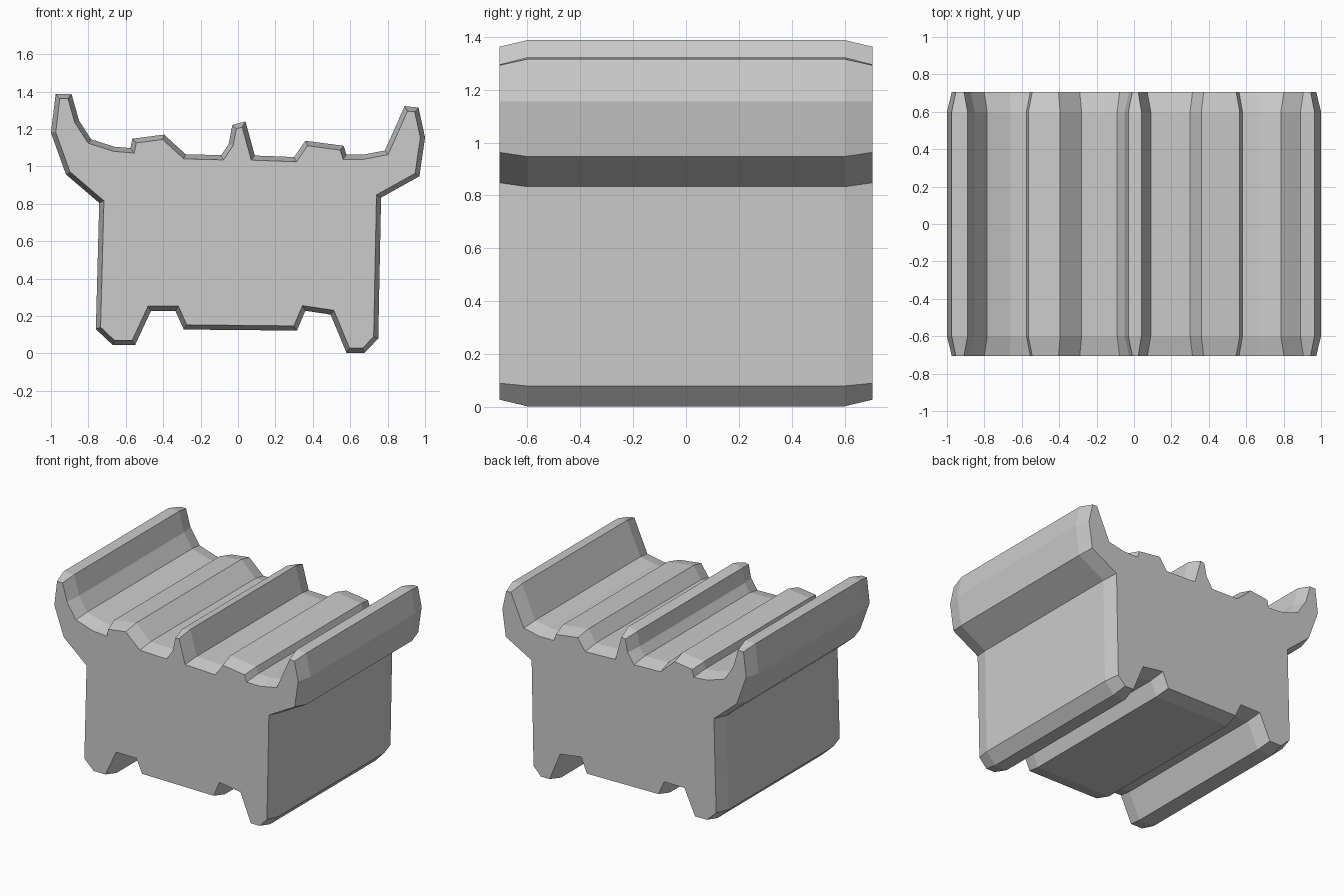
import bpy
import bmesh
from mathutils import Vector

if "Cube" in bpy.data.objects:
    bpy.data.objects.remove(bpy.data.objects["Cube"])

# Cross-section outline (x, z), counter-clockwise seen from the front
OUTLINE = [
    # underside with two notched feet
    (-.76, .13), (-.67, .045), (-.55, .045), (-.465, .228), (-.335, .228),
    (-.29, .128), (.315, .122), (.36, .228), (.495, .208), (.58, .003),
    (.677, .003), (.75, .08),
    # right wall and horn
    (.765, .833), (.97, .947), (1, 1.155), (.965, 1.315), (.89, 1.322),
    (.85, 1.23), (.785, 1.085),
    # top ridges
    (.67, 1.063), (.58, 1.063), (.565, 1.11), (.36, 1.137), (.3, 1.05),
    (.09, 1.058), (.04, 1.24), (-.03, 1.222), (-.05, 1.12), (-.09, 1.06),
    (-.28, 1.065), (-.395, 1.17), (-.565, 1.148), (-.575, 1.098),
    (-.66, 1.105), (-.785, 1.145),
    # left horn
    (-.85, 1.245), (-.89, 1.387), (-.975, 1.387), (-1, 1.18), (-.92, .957),
    (-.742, .805),
]
HALF_LENGTH, CHAMFER_START, INSET = .705, .6, .025


def inset_outline(points, distance):
    """Move each corner inward along its mitre."""
    pts = [Vector(p) for p in points]
    result = []
    for i, p in enumerate(pts):
        a = (p - pts[i - 1]).normalized()
        b = (pts[(i + 1) % len(pts)] - p).normalized()
        na, nb = Vector((-a.y, a.x)), Vector((-b.y, b.x))
        result.append(p + (na + nb) * distance / (1 + na.dot(nb)))
    return result


bm = bmesh.new()
inner = inset_outline(OUTLINE, INSET)

# Four sections: narrowed ends and the full-size middle
sections = [(-HALF_LENGTH, inner), (-CHAMFER_START, OUTLINE),
            (CHAMFER_START, OUTLINE), (HALF_LENGTH, inner)]
rings = [[bm.verts.new((x, y, z)) for x, z in pts] for y, pts in sections]

# Side bands between the sections
count = len(OUTLINE)
for r, s in zip(rings, rings[1:]):
    for i in range(count):
        j = (i + 1) % count
        bm.faces.new((r[i], r[j], s[j], s[i]))

# End caps
bm.faces.new(list(reversed(rings[0])))
bm.faces.new(rings[-1])
bmesh.ops.recalc_face_normals(bm, faces=bm.faces)

mesh = bpy.data.meshes.new("ridged_block")
bm.to_mesh(mesh)
bm.free()
block = bpy.data.objects.new("ridged_block", mesh)
bpy.context.collection.objects.link(block)

# Plain grey
grey = bpy.data.materials.new("grey")
grey.diffuse_color = (.6, .6, .6, 1)
grey.use_nodes = True
grey.node_tree.nodes["Principled BSDF"].inputs["Base Color"].default_value = grey.diffuse_color
mesh.materials.append(grey)
